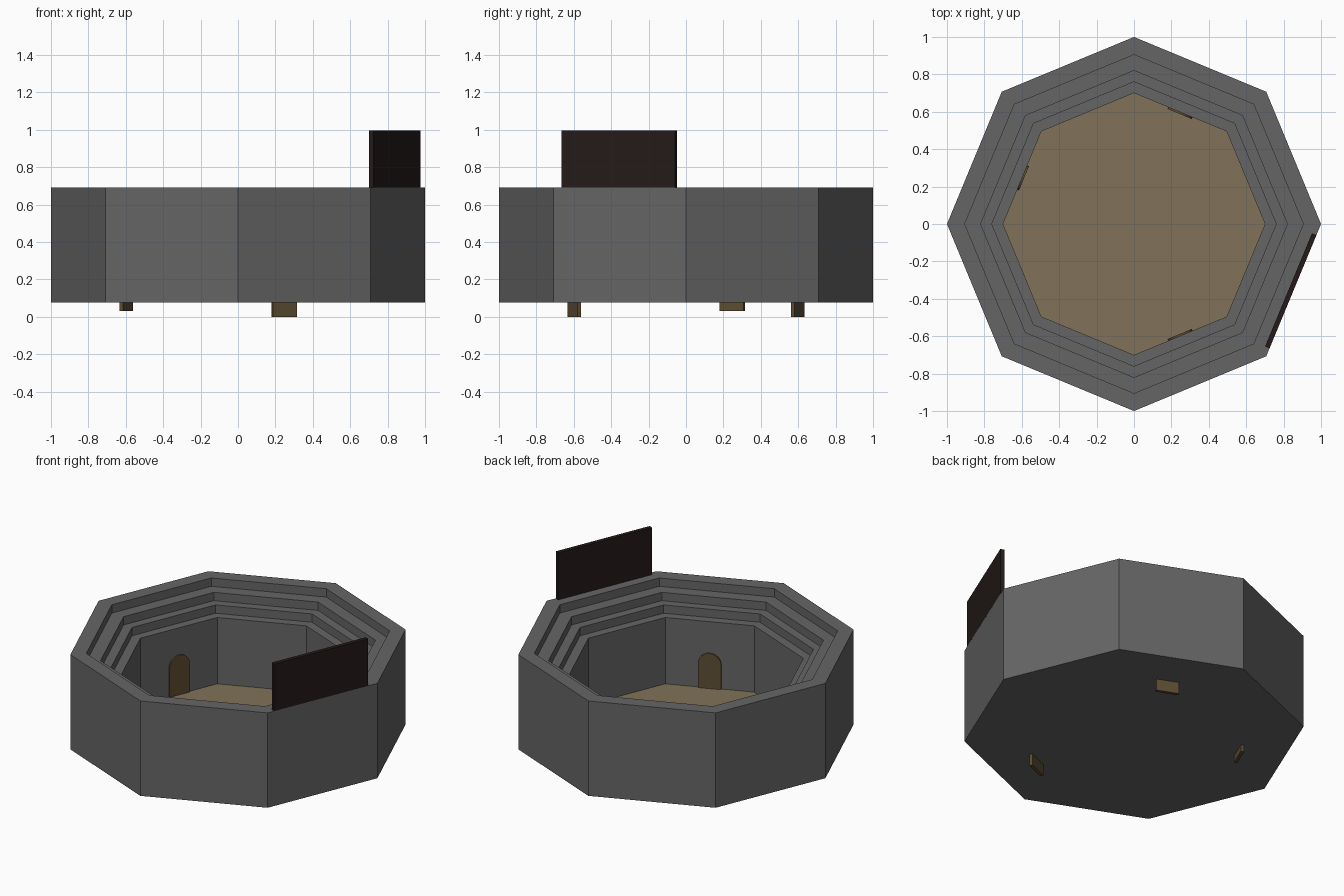
import bpy, bmesh, math
from mathutils import Matrix

if "Cube" in bpy.data.objects:
    bpy.data.objects.remove(bpy.data.objects["Cube"])

SIDES = 8


def material(name, rgb):
    m = bpy.data.materials.new(name)
    m.diffuse_color = (*rgb, 1)
    m.use_nodes = True
    m.node_tree.nodes["Principled BSDF"].inputs["Base Color"].default_value = m.diffuse_color
    return m


def finish(name, bm, mat, matrix=Matrix()):
    bmesh.ops.recalc_face_normals(bm, faces=bm.faces)
    mesh = bpy.data.meshes.new(name)
    bm.to_mesh(mesh)
    bm.free()
    mesh.materials.append(mat)
    ob = bpy.data.objects.new(name, mesh)
    ob.matrix_world = matrix
    bpy.context.collection.objects.link(ob)
    return ob


def lathe(name, profile, mat):
    """Octagonal solid from (radius, z) points, capped at both ends."""
    bm = bmesh.new()
    rings = [[bm.verts.new((r * math.cos(math.tau * i / SIDES),
                            r * math.sin(math.tau * i / SIDES), z))
              for i in range(SIDES)] for r, z in profile]
    for a, b in zip(rings, rings[1:]):
        for i in range(SIDES):
            j = (i + 1) % SIDES
            bm.faces.new((a[i], a[j], b[j], b[i]))
    bm.faces.new(rings[0])
    bm.faces.new(rings[-1])
    return finish(name, bm, mat)


def wall_panel(name, outline, depth, dist, angle, z, mat, shift=0):
    """Extruded outline (along wall, up) placed on the wall facing angle."""
    bm = bmesh.new()
    face = bm.faces.new([bm.verts.new((-depth / 2, u, v)) for u, v in outline])
    ext = bmesh.ops.extrude_face_region(bm, geom=[face], use_keep_orig=True)
    verts = [e for e in ext["geom"] if isinstance(e, bmesh.types.BMVert)]
    bmesh.ops.translate(bm, verts=verts, vec=(depth, 0, 0))
    place = (Matrix.Rotation(math.radians(angle), 4, 'Z')
             @ Matrix.Translation((dist, shift, z)))
    return finish(name, bm, mat, place)


stone = material("stone", (0.13, 0.13, 0.13))
sand = material("sand", (0.22, 0.17, 0.10))
wood = material("wood", (0.11, 0.075, 0.033))
dark = material("dark_board", (0.018, 0.011, 0.01))

# Outer wall with three seating tiers stepping down to the pit
top, step = 0.69, 0.054
radii = [0.905, 0.82, 0.76, 0.70]
profile = [(1, 0.075), (1, top)]
for k, r in enumerate(radii):
    profile.append((r, top - k * step))
    if k < 3:
        profile.append((r, top - (k + 1) * step))
profile.append((0.70, 0.085))
lathe("arena_wall", profile, stone)

# Pit floor
lathe("pit_floor", [(0.70, 0.085), (0.70, 0.098)], sand)

# Arched doors set into the pit wall
w, spring = 0.07, 0.255
arch = [(-w, 0), (w, 0)] + [(w * math.cos(math.pi * i / 12),
                             spring + w * math.sin(math.pi * i / 12))
                            for i in range(13)]
for name, angle, z in (("door_back", 67.5, 0), ("door_front", -67.5, 0),
                       ("door_left", 157.5, 0.03)):
    wall_panel(name, arch, 0.02, 0.647, angle, z, wood)

# Display board standing on the rim
board = [(-0.3275, 0), (0.3275, 0), (0.3275, 0.305), (-0.3275, 0.305)]
wall_panel("rim_board", board, 0.026, 0.911, -22.5, top, dark, -0.009)
